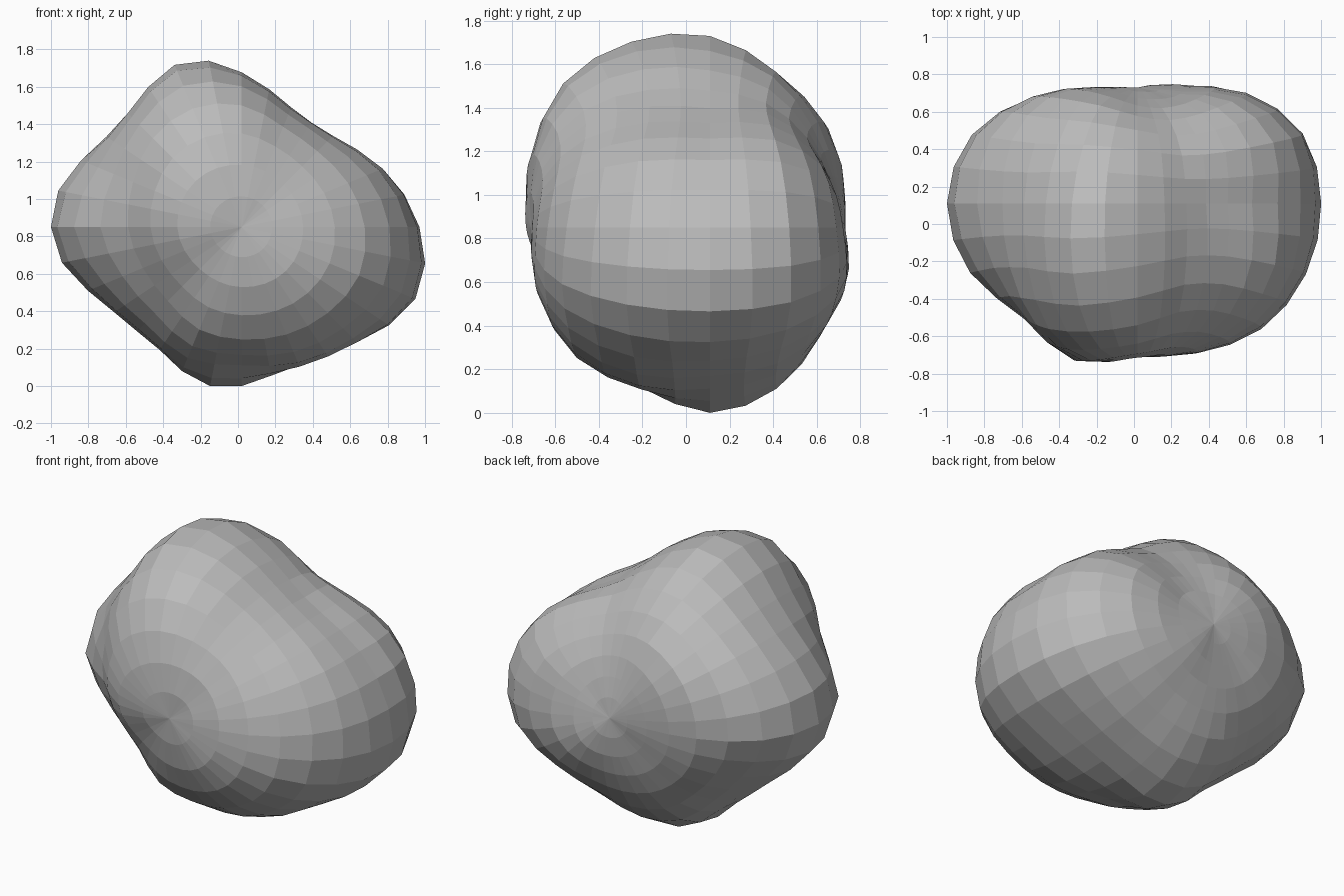
import bpy, bmesh, math
from mathutils import Vector

if "Cube" in bpy.data.objects:
    bpy.data.objects.remove(bpy.data.objects["Cube"], do_unlink=True)

SEGMENTS, RINGS = 32, 16
CENTRE = Vector((0.02, 0.11, 0.85))

# Radii around the pole axis, counter-clockwise from +x
FRONT_POLE, BACK_POLE = 0.82, 0.62
front_cap = [.86, .83, .87, .91, .90, .83, .84, .87]
front_band = [.93, .87, .81, .82, .92, .97, .95, .89,
              .86, .81, .79, .84, .85, .88, .92, .96]
front_shoulder = [.96, .86, .74, .74, .875, .98, .90, .90,
                  .97, .86, .79, .82, .80, .85, .91, 1.0]
middle_band = [.95, .887, .81, .735, .68, .658, .68, .735,
               .81, .896, .92, .885, .86, .87, .93, 1.0,
               1.02, .98, .89, .82, .79, .79, .834, .867,
               .85, .81, .80, .82, .866, .946, 1.005, 1.0]
back_shoulder = [.95, .85, .72, .67, .75, .82, .84, .92,
                 .96, .83, .77, .80, .80, .79, .85, .97]
back_band = [.82, .77, .68, .63, .66, .74, .79, .81,
             .80, .76, .72, .71, .71, .73, .79, .84]
back_cap = [.66, .61, .61, .665, .67, .64, .65, .69]
BANDS = (front_cap, front_band, front_shoulder, middle_band,
         back_shoulder, back_band, back_cap)


def cubic(a, b, c, d, t):
    """Smooth curve from b to c, guided by its neighbours."""
    return b + t / 2 * (c - a + t * (2*a - 5*b + 4*c - d + t * (3*(b - c) + d - a)))


def around(band, turn):
    """Radius of a closed band at a fraction of a full turn."""
    n = len(band)
    pos = (turn % 1) * n
    i = int(pos)
    a, b, c, d = (band[(i + k) % n] for k in (-1, 0, 1, 2))
    return cubic(a, b, c, d, pos - i)


def radius(turn, sweep):
    """Radius at a turn round the axis and a sweep from front to back pole."""
    far_front, far_back = (around(b, turn + 0.5) for b in (front_cap, back_cap))
    knots = [far_front, FRONT_POLE, *(around(b, turn) for b in BANDS), BACK_POLE, far_back]
    pos = sweep * (len(BANDS) + 1)
    i = min(int(pos), len(BANDS))
    return cubic(*knots[i:i + 4], pos - i)


def surface_point(turn, sweep):
    a, p = turn * math.tau, sweep * math.pi
    ray = Vector((math.cos(a) * math.sin(p), -math.cos(p), math.sin(a) * math.sin(p)))
    return CENTRE + ray * radius(turn, sweep)


# Boulder: lumpy sphere with its poles at front and back
bm = bmesh.new()
front_tip = bm.verts.new(surface_point(0, 0))
back_tip = bm.verts.new(surface_point(0, 1))
rings = [[bm.verts.new(surface_point(s / SEGMENTS, r / RINGS)) for s in range(SEGMENTS)]
         for r in range(1, RINGS)]
for s in range(SEGMENTS):
    n = (s + 1) % SEGMENTS
    bm.faces.new((front_tip, rings[0][s], rings[0][n]))
    bm.faces.new((back_tip, rings[-1][n], rings[-1][s]))
    for near, far in zip(rings, rings[1:]):
        bm.faces.new((near[s], far[s], far[n], near[n]))
bmesh.ops.recalc_face_normals(bm, faces=bm.faces)

# Rest the boulder on the ground
lowest = min(v.co.z for v in bm.verts)
bmesh.ops.translate(bm, verts=bm.verts, vec=(0, 0, -lowest))

mesh = bpy.data.meshes.new("boulder")
bm.to_mesh(mesh)
bm.free()
boulder = bpy.data.objects.new("boulder", mesh)
bpy.context.collection.objects.link(boulder)

stone = bpy.data.materials.new("stone_grey")
stone.use_nodes = True
stone.diffuse_color = (0.5, 0.5, 0.5, 1)
stone.node_tree.nodes["Principled BSDF"].inputs["Base Color"].default_value = (0.5, 0.5, 0.5, 1)
mesh.materials.append(stone)
